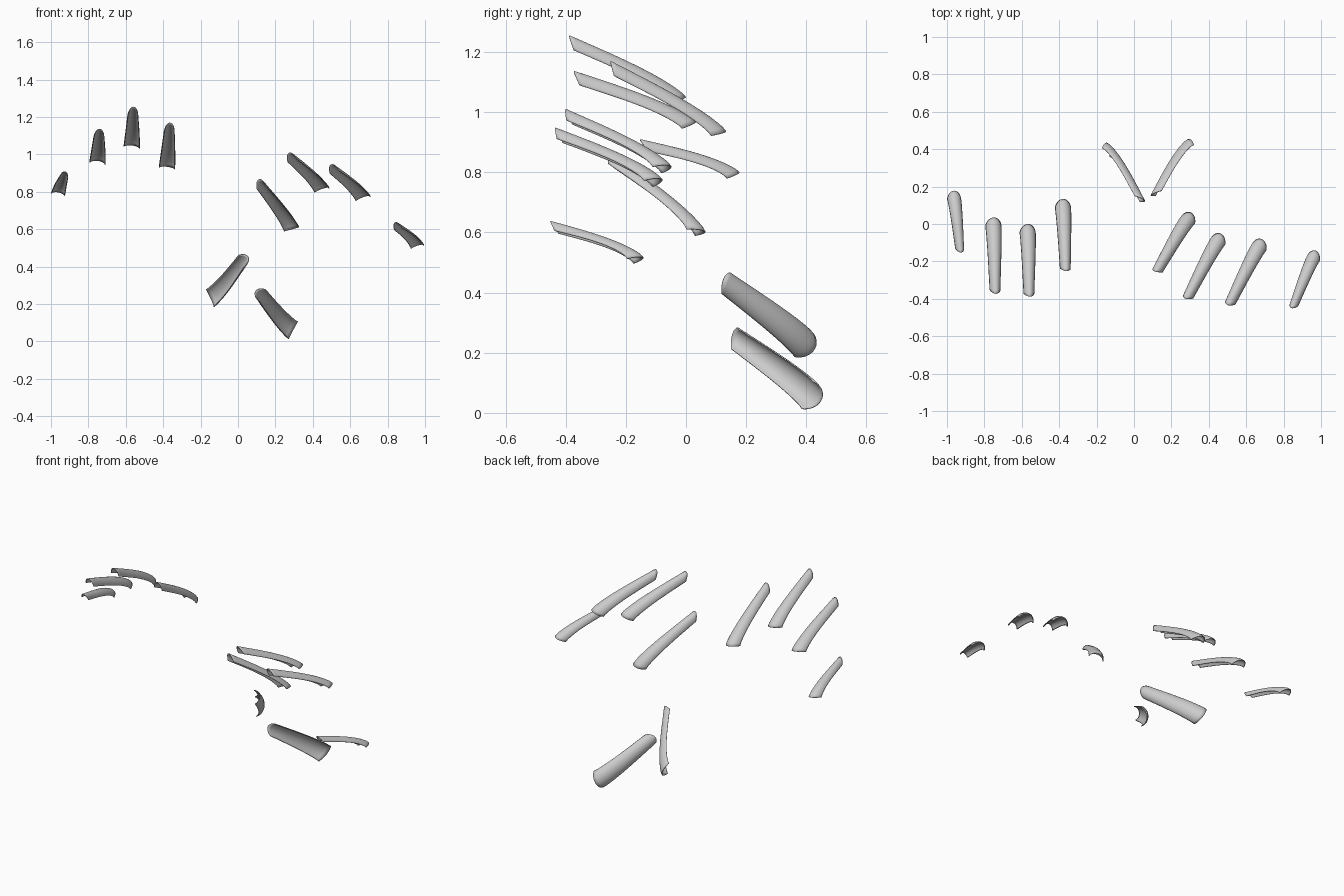
import bpy, bmesh, math
from mathutils import Vector

if "Cube" in bpy.data.objects:
    bpy.data.objects.remove(bpy.data.objects["Cube"])

NU, NV = 24, 16


def nail(name, root, tip, side, w_root, w_tip, sag_root, sag_tip):
    """Tapered arched shell from the rounded root to the rounded tip."""
    root, tip = Vector(root), Vector(tip)
    axis = tip - root
    a = axis.normalized()
    w = Vector(side)
    w = (w - a * w.dot(a)).normalized()
    n = w.cross(a)                       # outward (convex) direction
    bm = bmesh.new()
    rows = []
    for i in range(NU + 1):
        u = i / NU
        half = w_root + (w_tip - w_root) * u
        sag = sag_root + (sag_tip - sag_root) * u
        bow = 0.016 * math.sin(math.pi * u ** 0.65)
        row = []
        for j in range(NV + 1):
            v = 2 * j / NV - 1
            ang = v * math.radians(80)
            s = math.sin(ang) / math.sin(math.radians(80))
            drop = (1 - math.cos(ang)) / (1 - math.cos(math.radians(80)))
            start = 0.036 * drop                       # rounded root
            end = axis.length - 0.034 * drop           # rounded tip
            t = start + (end - start) * u
            row.append(bm.verts.new(root + a * t + w * (half * s) + n * (bow - sag * drop)))
        rows.append(row)
    for r0, r1 in zip(rows, rows[1:]):
        for j in range(NV):
            bm.faces.new((r0[j], r0[j + 1], r1[j + 1], r1[j]))
    bm.normal_update()
    me = bpy.data.meshes.new(name)
    bm.to_mesh(me)
    bm.free()
    ob = bpy.data.objects.new(name, me)
    bpy.context.collection.objects.link(ob)
    # thin shell, thickened towards the inside
    mod = ob.modifiers.new("thickness", 'SOLIDIFY')
    mod.thickness = 0.004
    mod.offset = -1
    bpy.context.view_layer.objects.active = ob
    ob.select_set(True)
    bpy.ops.object.shade_smooth_by_angle(angle=math.radians(40))
    ob.select_set(False)


# side vectors run across each nail; convex side = side x axis
L = (-1, 0, 0.15)
R = (-0.92, 0.3, -0.22)
big = (0.044, 0.029, 0.034, 0.034)
small = (0.038, 0.024, 0.028, 0.028)
thumb = (0.056, 0.040, 0.036, 0.030)

parts = [
    # left group
    ("left_little_nail", (-0.962, 0.178, 0.80), (-0.925, -0.152, 0.91), L, small),
    ("left_ring_nail", (-0.748, 0.035, 0.968), (-0.738, -0.372, 1.137), L, big),
    ("left_middle_nail", (-0.565, 0.0, 1.05), (-0.557, -0.387, 1.255), L, big),
    ("left_index_nail", (-0.377, 0.134, 0.936), (-0.362, -0.25, 1.17), L, big),
    ("left_thumb_nail", (-0.138, 0.430, 0.215), (0.057, 0.128, 0.450), (-0.37, 0.42, 0.83), thumb),
    # right group
    ("right_index_nail", (0.302, 0.063, 0.605), (0.113, -0.252, 0.868), R, big),
    ("right_middle_nail", (0.462, -0.050, 0.822), (0.275, -0.398, 1.01), R, big),
    ("right_ring_nail", (0.682, -0.080, 0.778), (0.500, -0.432, 0.948), R, big),
    ("right_little_nail", (0.970, -0.142, 0.518), (0.842, -0.449, 0.638), R, small),
    ("right_thumb_nail", (0.285, 0.452, 0.045), (0.092, 0.158, 0.268), (-0.44, -0.36, -0.83), thumb),
]
for name, root, tip, side, size in parts:
    # keep every nail convex towards the back / top
    a = Vector(tip) - Vector(root)
    s = Vector(side)
    if s.cross(a).dot(Vector((0, 1, 0.5))) < 0:
        s = -s
    nail(name, root, tip, s, *size)
